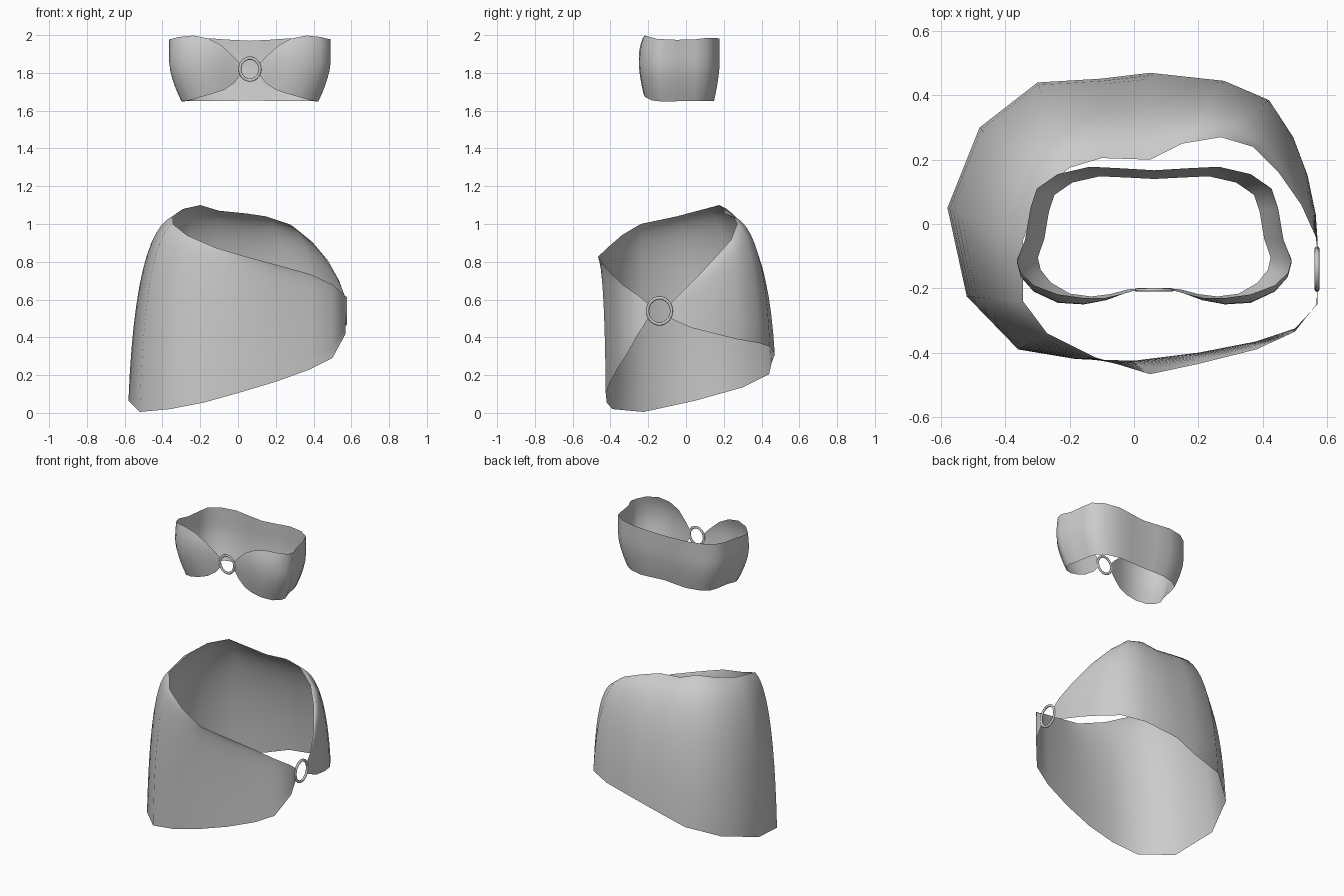
import bpy, math
from mathutils import Vector


def sheet(name, columns):
    """Loft a cloth sheet through a row of vertical columns of points."""
    n = len(columns[0])
    verts = [p for col in columns for p in col]
    faces = [(i * n + j, i * n + j + 1, (i + 1) * n + j + 1, (i + 1) * n + j)
             for i in range(len(columns) - 1) for j in range(n - 1)]
    mesh = bpy.data.meshes.new(name)
    mesh.from_pydata(verts, [], faces)
    mesh.polygons.foreach_set("use_smooth", [True] * len(faces))
    ob = bpy.data.objects.new(name, mesh)
    bpy.context.collection.objects.link(ob)
    return ob


def ring(name, loc, rot, major, minor, flat):
    bpy.ops.mesh.primitive_torus_add(location=loc, rotation=rot, major_segments=28,
                                     minor_segments=8, major_radius=major, minor_radius=minor)
    ob = bpy.context.object
    ob.name = name
    ob.scale = (1, 1.1, flat)
    bpy.ops.object.shade_smooth()
    return ob


# Chest band: half outline as (x offset, y, top z, bottom z), ring to back centre
CX = 0.063
half = [(.052, -.205, 1.85, 1.79), (.09, -.215, 1.89, 1.745), (.15, -.237, 1.945, 1.71),
        (.22, -.25, 1.982, 1.69), (.30, -.245, 1.998, 1.672), (.375, -.21, 1.99, 1.655),
        (.415, -.165, 1.98, 1.65), (.427, -.12, 1.978, 1.648), (.402, -.05, 1.975, 1.65),
        (.385, .05, 1.978, 1.65), (.365, .11, 1.985, 1.65), (.30, .155, 1.985, 1.65),
        (.20, .178, 1.982, 1.65), (.10, .173, 1.975, 1.652), (0, .167, 1.97, 1.655)]
outline = half + [(-x, y, a, b) for x, y, a, b in half[-2::-1]]


def band_column(x, y, top, bottom, rows=8):
    col = []
    for j in range(rows + 1):
        z = bottom + (top - bottom) * j / rows
        s = 1 - .15 * (max(0, 1.85 - z) / .2) ** 1.5      # tapers in below
        f = 1 - .11 * (max(0, z - 1.88) / .12) ** 2 if y < -.1 else 1
        col.append(Vector((CX + x * s, (-.02 + (y + .02) * s) * f, z)))
    return col


sheet("chest_band", [band_column(*c) for c in outline])
ring("chest_band_ring", (CX, -.205, 1.82), (math.pi / 2, 0, 0), .053, .008, .7)

# Wrap skirt: hem point and waist point of each column, ring round the front to ring
skirt = [(.57, -.2, .50, .57, -.2, .58), (.57, -.25, .42, .567, -.25, .62),
         (.50, -.325, .29, .50, -.335, .68), (.38, -.365, .23, .38, -.39, .735),
         (.20, -.40, .165, .20, -.435, .785), (0, -.425, .105, .05, -.467, .825),
         (-.18, -.42, .055, -.12, -.415, .875), (-.36, -.39, .02, -.27, -.34, .94),
         (-.52, -.225, .005, -.345, -.24, 1.0), (-.58, .05, .065, -.345, -.05, 1.04),
         (-.48, .30, .135, -.29, .10, 1.08), (-.30, .44, .205, -.20, .175, 1.1),
         (-.10, .452, .26, -.10, .205, 1.07), (.05, .47, .31, .05, .20, 1.055),
         (.28, .445, .35, .15, .25, 1.04), (.42, .385, .37, .27, .27, 1.0),
         (.495, .27, .39, .37, .24, .92), (.54, .15, .42, .45, .16, .83),
         (.565, .03, .45, .52, .06, .72), (.57, -.04, .48, .565, -.04, .62),
         (.57, -.08, .50, .57, -.08, .58)]


def skirt_column(bx, by, bz, tx, ty, tz, rows=12):
    b, t = Vector((bx, by, bz)), Vector((tx, ty, tz))
    d = t - b
    c = b + Vector((d.x * .15, d.y * .15, d.z * .92))     # hip control point
    return [b * (1 - u) ** 2 + c * 2 * u * (1 - u) + t * u * u
            for u in (j / rows for j in range(rows + 1))]


sheet("wrap_skirt", [skirt_column(*c) for c in skirt])
ring("skirt_ring", (.569, -.14, .54), (math.pi / 2, 0, math.pi / 2), .063, .008, 1)
